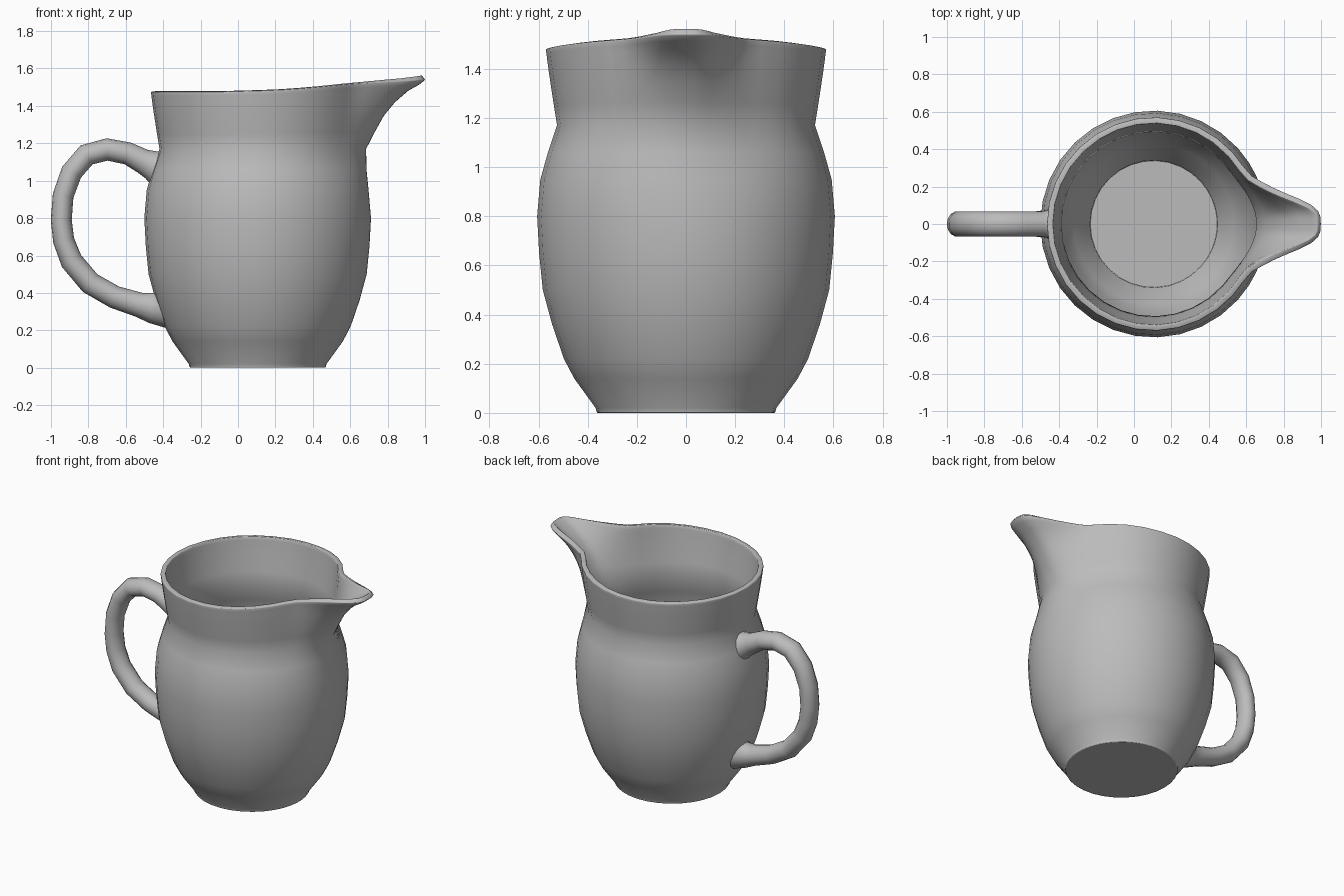
import bpy, bmesh, math
from mathutils import Vector

if "Cube" in bpy.data.objects:
    bpy.data.objects.remove(bpy.data.objects["Cube"])

glaze = bpy.data.materials.new("grey_glaze")
glaze.diffuse_color = (0.5, 0.5, 0.5, 1)
glaze.use_nodes = True
glaze.node_tree.nodes["Principled BSDF"].inputs["Base Color"].default_value = glaze.diffuse_color
CX = 0.105  # axis of the body


def lerp_table(t, table):
    for (a, va), (b, vb) in zip(table, table[1:]):
        if t <= b:
            return va + (vb - va) * max(0, (t - a) / (b - a))
    return table[-1][1]


def finish(bm, name):
    me = bpy.data.meshes.new(name)
    bm.to_mesh(me)
    bm.free()
    ob = bpy.data.objects.new(name, me)
    bpy.context.collection.objects.link(ob)
    me.materials.append(glaze)
    return ob


def skin(bm, rings):
    for a, b in zip(rings, rings[1:]):
        for i in range(len(a)):
            j = (i + 1) % len(a)
            bm.faces.new((a[i], a[j], b[j], b[i]))


def smooth(ob, deg):
    bpy.ops.object.select_all(action='DESELECT')
    bpy.context.view_layer.objects.active = ob
    ob.select_set(True)
    bpy.ops.object.shade_smooth_by_angle(angle=math.radians(deg))


# Body: profile of radius against height
PROFILE = [(0, .363), (.02, .368), (.14, .455), (.22, .497), (.36, .545), (.5, .583),
           (.65, .598), (.8, .606), (.95, .593), (1.06, .562), (1.17, .525),
           (1.25, .538), (1.32, .549), (1.38, .558), (1.43, .565), (1.455, .568), (1.475, .571)]
# Spout: extra radius against angle at the rim, and amount against height
RIM = [(0, 1), (2.5, .995), (4.5, .965), (7, .86), (10, .67), (13.5, .46), (17, .30),
       (21, .165), (26, .045), (33, 0), (180, 0)]
AMOUNT = [(.95, 0), (1.06, .02), (1.17, .055), (1.25, .09), (1.32, .125), (1.38, .175),
          (1.43, .24), (1.455, .295), (1.475, .325)]
LIFT = [(-.1, 0), (.2, .008), (.4, .022), (.6, .042), (.8, .054), (1, .064)]
half = [0, 2.5, 4.5, 7, 10, 13.5, 17, 21, 26, 33] + [42 + i * 11.5 for i in range(12)]
angles = half + [180] + [-a for a in reversed(half[1:])]

bm = bmesh.new()
rings = []
for z, r in PROFILE:
    u = max(0, (z - 1.17) / .305)
    ring = []
    for a in angles:
        d = abs(a)
        wide = (0.5 + 0.5 * math.cos(math.pi * min(1, d / 38)))
        shape = wide + (lerp_table(d, RIM) - wide) * min(1, u * 1.1)
        rr = r + lerp_table(z, AMOUNT) * shape
        x = CX + rr * math.cos(math.radians(a))
        lift = lerp_table(x, LIFT) * min(1, u)
        ring.append(bm.verts.new((x, rr * math.sin(math.radians(a)), z + lift)))
    rings.append(ring)
skin(bm, rings)
bm.faces.new(rings[0][::-1])
body = finish(bm, "jug_body")
wall = body.modifiers.new("wall", 'SOLIDIFY')
wall.thickness = .032
wall.offset = -1
lip = body.modifiers.new("lip", 'BEVEL')
lip.width = .009
lip.segments = 2
lip.limit_method = 'ANGLE'
lip.angle_limit = math.radians(55)
smooth(body, 50)

# Handle: tube along a path of x, z, radius, flaring into the body
PATH = [(-.433, 1.072, .095), (-.465, 1.085, .078), (-.51, 1.105, .066), (-.59, 1.146, .06),
        (-.70, 1.167, .06), (-.81, 1.138, .06), (-.89, 1.045, .058), (-.935, .92, .056),
        (-.945, .79, .056), (-.932, .68, .057), (-.89, .57, .06), (-.79, .452, .061),
        (-.66, .378, .061), (-.53, .337, .066), (-.46, .32, .082), (-.412, .315, .105)]
bm = bmesh.new()
rings = []
pts = [Vector((x, 0, z)) for x, z, r in PATH]
N = 14
for i, (x, z, r) in enumerate(PATH):
    t = (pts[min(i + 1, len(pts) - 1)] - pts[max(i - 1, 0)]).normalized()
    if i == len(pts) - 1:
        t = Vector((1, 0, .25)).normalized()
    n = t.cross(Vector((0, 1, 0)))
    ring = []
    for k in range(N):
        a = 2 * math.pi * k / N
        ring.append(bm.verts.new(pts[i] + n * r * math.cos(a)
                                 + Vector((0, max(.068, r * .95) * math.sin(a), 0))))
    rings.append(ring)
skin(bm, rings)
bm.faces.new(rings[0])
bm.faces.new(rings[-1])
bmesh.ops.recalc_face_normals(bm, faces=bm.faces)
smooth(finish(bm, "handle"), 50)
